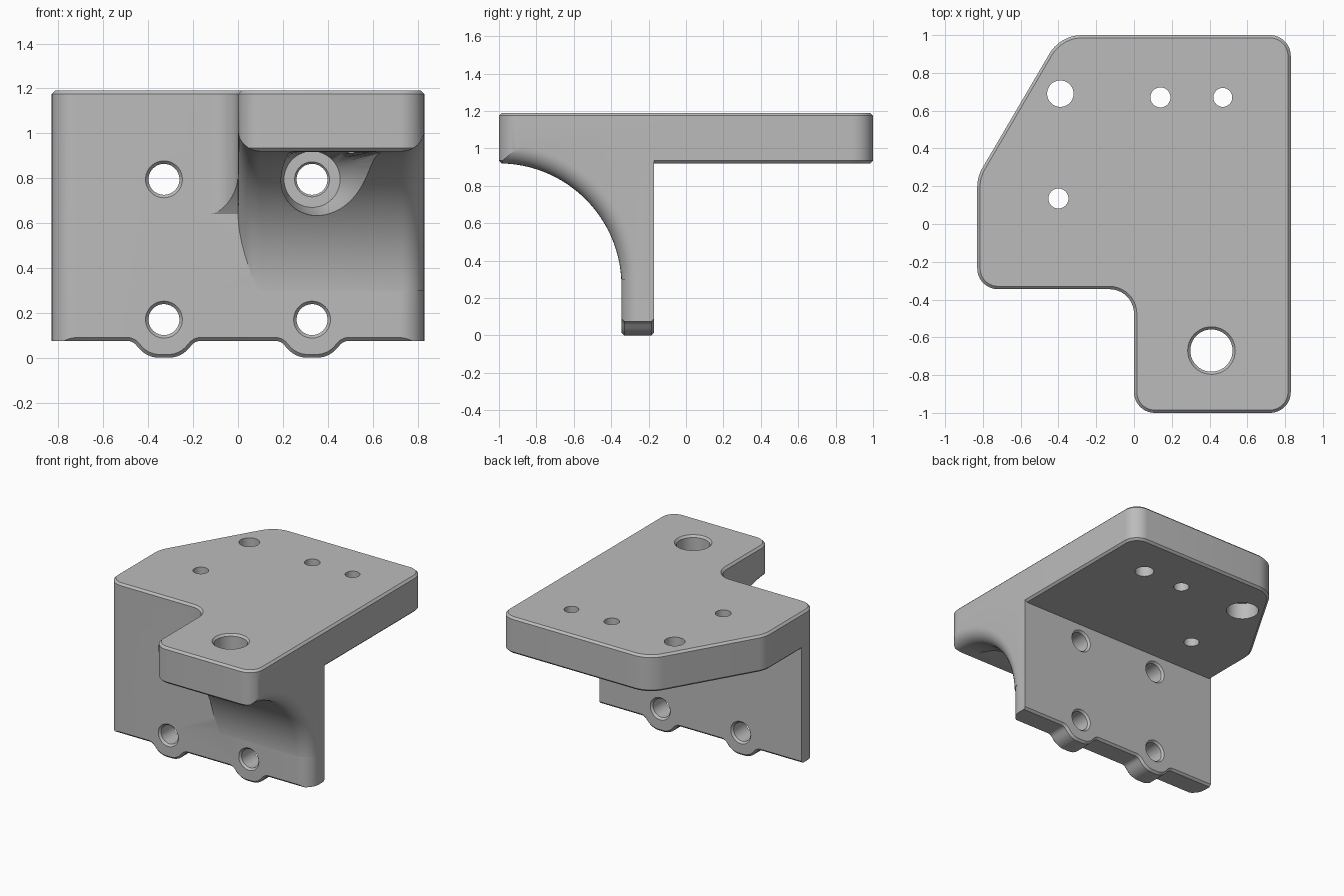
import bpy, bmesh
from math import sin, cos, tan, pi, sqrt
from mathutils import Vector

if "Cube" in bpy.data.objects:
    bpy.data.objects.remove(bpy.data.objects["Cube"], do_unlink=True)

grey = bpy.data.materials.new("machined_grey")
grey.use_nodes = True
grey.diffuse_color = (0.5, 0.5, 0.5, 1)
grey.node_tree.nodes["Principled BSDF"].inputs["Base Color"].default_value = (0.5, 0.5, 0.5, 1)


def rounded(corners, steps=10):
    """Polygon of (x, y, radius) corners turned into a smooth outline."""
    out = []
    for i, (x, y, r) in enumerate(corners):
        p = Vector((x, y))
        if r == 0:
            out.append(p)
            continue
        a = (Vector(corners[i - 1][:2]) - p).normalized()
        b = (Vector(corners[(i + 1) % len(corners)][:2]) - p).normalized()
        half = a.angle(b) / 2
        centre = p + (a + b).normalized() * (r / sin(half))
        start, end = p + a * (r / tan(half)) - centre, p + b * (r / tan(half)) - centre
        sweep = pi - 2 * half
        for k in range(steps + 1):
            t = k / steps
            out.append(centre + (start * sin((1 - t) * sweep) + end * sin(t * sweep)) / sin(sweep))
    return out


def place(axis, u, v, h):
    return {"z": (u, v, h), "y": (u, h, v), "x": (h, u, v)}[axis]


def skin(name, rings, chamfer=0):
    """Solid through matching rings, with optional chamfered ends."""
    bm = bmesh.new()
    loops = [[bm.verts.new(p) for p in ring] for ring in rings]
    n = len(loops[0])
    for lo, hi in zip(loops, loops[1:]):
        for i in range(n):
            bm.faces.new((lo[i], lo[(i + 1) % n], hi[(i + 1) % n], hi[i]))
    caps = [bm.faces.new(loops[0]), bm.faces.new(loops[-1])]
    bmesh.ops.recalc_face_normals(bm, faces=bm.faces)
    if chamfer:
        edges = [e for f in caps for e in f.edges]
        bmesh.ops.bevel(bm, geom=edges, offset=chamfer, segments=1, affect='EDGES')
    mesh = bpy.data.meshes.new(name)
    bm.to_mesh(mesh)
    bm.free()
    mesh.materials.append(grey)
    ob = bpy.data.objects.new(name, mesh)
    bpy.context.collection.objects.link(ob)
    return ob


def prism(name, outline, axis, lo, hi, chamfer=0):
    return skin(name, [[place(axis, p[0], p[1], h) for p in outline] for h in (lo, hi)], chamfer)


def combine(target, tool, operation):
    mod = target.modifiers.new("combine", 'BOOLEAN')
    mod.object, mod.operation, mod.solver = tool, operation, 'EXACT'
    bpy.context.view_layer.objects.active = target
    bpy.ops.object.modifier_apply(modifier=mod.name)
    bpy.data.objects.remove(tool, do_unlink=True)


def bore(target, axis, u, v, steps):
    """Round hole whose radius follows (height, radius) steps."""
    rings = [[place(axis, u + r * cos(2 * pi * k / 40), v + r * sin(2 * pi * k / 40), h)
              for k in range(40)] for h, r in steps]
    combine(target, skin("hole_cutter", rings), 'DIFFERENCE')


W, FRONT, BACK = 0.83, -0.345, -0.17
UNDER, TOP, R = 0.92, 1.19, 0.11

# Top plate
bracket = prism("bracket", rounded([
    (-W, FRONT, R), (0, FRONT, 0.13), (0, -1, R), (W, -1, R),
    (W, 1, R), (-0.39, 1, 0.2), (-W, 0.25, 0.2)]), "z", UNDER, TOP, 0.015)

# Gusset under the arm
gusset = prism("gusset", rounded([
    (0, -0.985, R), (W, -0.985, R), (W, -0.2, 0), (-0.2, -0.2, 0),
    (-0.2, FRONT, 0), (0, FRONT, 0.13)]), "z", 0.3, 1.1)
combine(bracket, gusset, 'UNION')

# Curved underside with rounded side edges
edge = 0.1
arc = 0.655
section = [(-0.3, arc + edge)]
flare = [(edge * (1 - cos(k * pi / 16)), edge * (1 - sin(k * pi / 16))) for k in range(9)]
section += [(s, arc + d) for s, d in flare]
section += [(W - s, arc + d) for s, d in reversed(flare)]
section += [(0.95, arc + edge)]
rings = []
for x, r in section:
    ring = [(x, -1 + r * sin(k * pi / 80), 0.265 + r * cos(k * pi / 80)) for k in range(41)]
    ring += [(x, -1 + r, -0.3), (x, -1.2, -0.3), (x, -1.2, 0.265 + r)]
    rings.append(ring)
combine(bracket, skin("arc_cutter", rings), 'DIFFERENCE')

# Upright wall with two bosses on its lower edge
foot = []
for c in (-0.33, 0.33):
    foot += [(c - 0.14, 0.075, 0.05), (c - 0.075, 0, 0.12),
             (c + 0.075, 0, 0.12), (c + 0.14, 0.075, 0.05)]
wall = prism("wall", rounded([(-0.95, 0.075, 0)] + foot + [
    (0.95, 0.075, 0), (0.95, 1.1, 0), (-0.95, 1.1, 0)]), "y", FRONT, BACK, 0.015)
plan = prism("wall_plan", rounded([
    (-W, FRONT, R), (W, FRONT, R), (W, 0, 0), (-W, 0, 0)]), "z", -0.1, 1.2)
combine(wall, plan, 'INTERSECT')
combine(bracket, wall, 'UNION')

# Clearance pocket in front of the hole behind the arm
rings = []
for y, cx, r in ((FRONT + 0.005, 0.33, 0.125), (-0.45, 0.35, 0.16), (-0.9, 0.43, 0.235), (-1.1, 0.43, 0.235)):
    rings.append([(cx + r * cos(k * pi / 24), y, min(0.795 + r * sin(k * pi / 24), UNDER - 0.004))
                  for k in range(48)])
combine(bracket, skin("pocket_cutter", rings), 'DIFFERENCE')

# Countersunk wall holes
for x in (-0.33, 0.33):
    for z in (0.17, 0.795):
        bore(bracket, "y", x, z, [(FRONT - 0.02, 0.1), (FRONT + 0.015, 0.069),
                                  (BACK - 0.015, 0.069), (BACK + 0.02, 0.1)])

# Arm hole and plate holes
bore(bracket, "z", 0.41, -0.67, [(0.5, 0.112), (TOP - 0.015, 0.112), (TOP + 0.02, 0.145)])
for x, y, r in ((0.14, 0.67, 0.053), (-0.4, 0.135, 0.053)):
    bore(bracket, "z", x, y, [(0.8, r), (1.3, r)])
for x, y, r, wide in ((0.47, 0.67, 0.05, 0.065), (-0.39, 0.69, 0.07, 0.11)):
    bore(bracket, "z", x, y, [(0.8, wide), (1.04, wide), (1.041, r), (1.3, r)])

# Smooth curves, crisp edges
bpy.ops.object.select_all(action='DESELECT')
bracket.select_set(True)
bpy.context.view_layer.objects.active = bracket
bpy.ops.object.shade_smooth_by_angle(angle=0.45)
